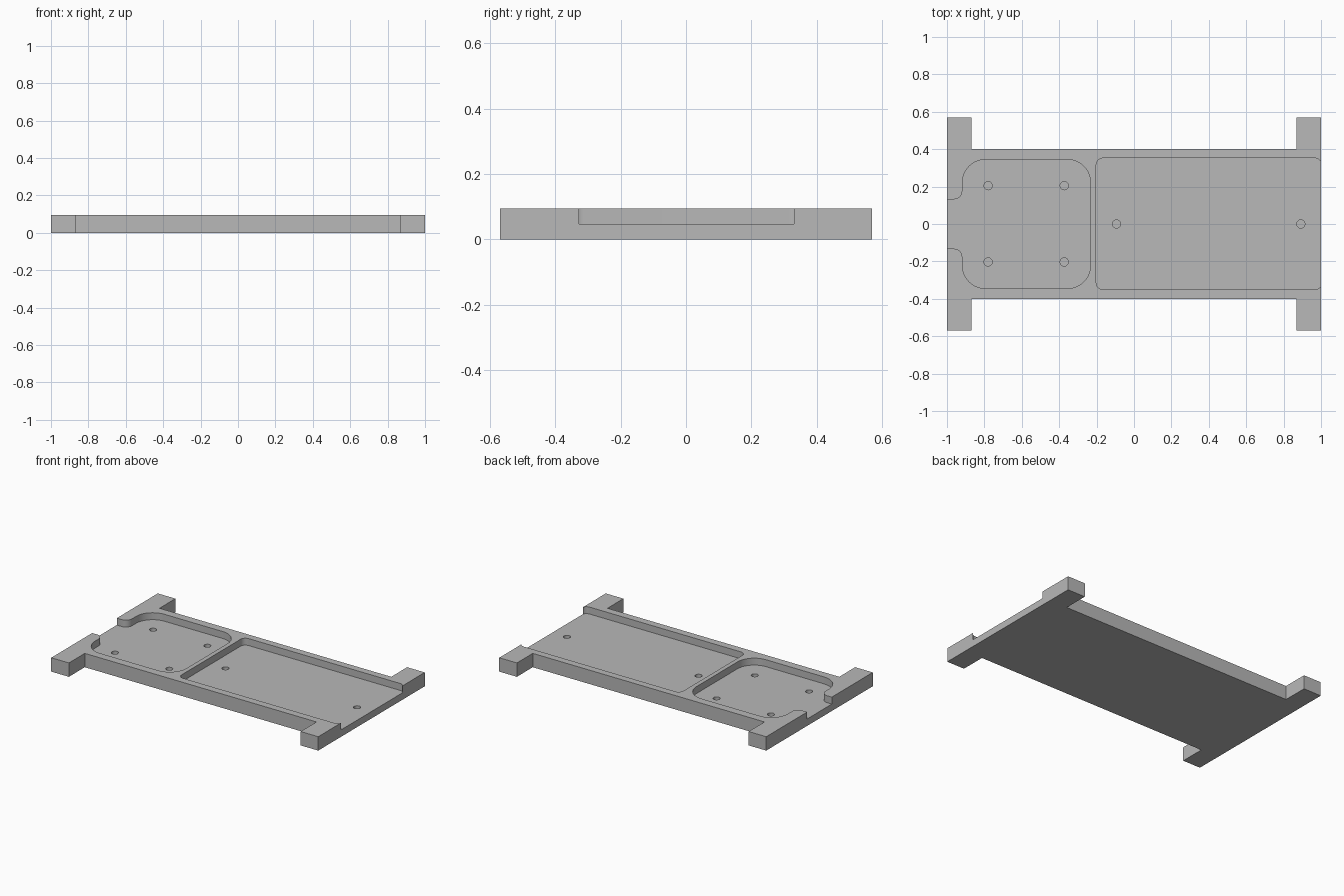
import bpy
import bmesh
import math
from mathutils import Vector

default_cube = bpy.data.objects.get("Cube")
if default_cube:
    bpy.data.objects.remove(default_cube, do_unlink=True)

HEIGHT = 0.094
FLOOR = 0.047
HOLE_BOTTOM = 0.02
ABOVE = 0.2

grey = bpy.data.materials.new("plain grey")
grey.use_nodes = True
colour = (0.48, 0.48, 0.48, 1)
grey.diffuse_color = colour
grey.node_tree.nodes["Principled BSDF"].inputs["Base Color"].default_value = colour


def fillet(corners, steps=10):
    """Turn (x, y, radius) corners into an outline with rounded corners."""
    outline = []
    for i, (x, y, radius) in enumerate(corners):
        corner = Vector((x, y))
        if radius == 0:
            outline.append(corner)
            continue
        before = (Vector(corners[i - 1][:2]) - corner).normalized()
        after = (Vector(corners[(i + 1) % len(corners)][:2]) - corner).normalized()
        # All corners are square, so the arc is a quarter circle
        centre = corner + (before + after) * radius
        for s in range(steps + 1):
            a = math.pi / 2 * s / steps
            outline.append(centre - radius * (after * math.cos(a) + before * math.sin(a)))
    return outline


def prism(name, outline, bottom, top):
    """Extrude a flat outline upwards into a solid."""
    bm = bmesh.new()
    face = bm.faces.new([bm.verts.new((p[0], p[1], bottom)) for p in outline])
    extruded = bmesh.ops.extrude_face_region(bm, geom=[face])["geom"]
    verts = [g for g in extruded if isinstance(g, bmesh.types.BMVert)]
    bmesh.ops.translate(bm, verts=verts, vec=(0, 0, top - bottom))
    bmesh.ops.recalc_face_normals(bm, faces=bm.faces)
    mesh = bpy.data.meshes.new(name)
    bm.to_mesh(mesh)
    bm.free()
    mesh.materials.append(grey)
    obj = bpy.data.objects.new(name, mesh)
    bpy.context.collection.objects.link(obj)
    return obj


# Plate with four corner feet in one outline
quarter = [(1, 0.57), (0.868, 0.57), (0.868, 0.4)]
half = quarter + [(-x, y) for x, y in reversed(quarter)]
base_plate = prism("base_plate", half + [(-x, -y) for x, y in half], 0, HEIGHT)

# Rounded pocket with a channel out through the right end
side = [(-1.1, -0.132, 0), (-0.918, -0.132, 0.045),
        (-0.918, -0.345, 0.125), (-0.232, -0.345, 0.125)]
pocket = side + [(x, -y, r) for x, y, r in reversed(side)]
cutters = [prism("small_pocket_cutter", fillet(pocket), FLOOR, ABOVE)]

# Long pocket that just breaks through the left end
long_pocket = [(x, y, 0.036) for x, y in
               ((-0.202, -0.35), (1.003, -0.35), (1.003, 0.352), (-0.202, 0.352))]
cutters.append(prism("long_pocket_cutter", fillet(long_pocket), FLOOR, ABOVE))

# Blind screw holes in the pocket floors
holes = [(x, y) for x in (-0.78, -0.373) for y in (-0.203, 0.205)]
holes += [(-0.094, 0), (0.892, 0)]
for x, y in holes:
    circle = [(x + 0.022 * math.cos(a), y + 0.022 * math.sin(a))
              for a in (math.tau * i / 24 for i in range(24))]
    cutters.append(prism("screw_hole_cutter", circle, HOLE_BOTTOM, ABOVE))

# Cut everything out of the plate
bpy.ops.object.select_all(action="DESELECT")
bpy.context.view_layer.objects.active = base_plate
base_plate.select_set(True)
for cutter in cutters:
    cutter.hide_render = True
    cut = base_plate.modifiers.new(cutter.name, "BOOLEAN")
    cut.operation = "DIFFERENCE"
    cut.solver = "EXACT"
    cut.object = cutter
    bpy.ops.object.modifier_apply(modifier=cut.name)
    bpy.data.objects.remove(cutter, do_unlink=True)

bpy.ops.object.shade_smooth_by_angle(angle=math.radians(30))
